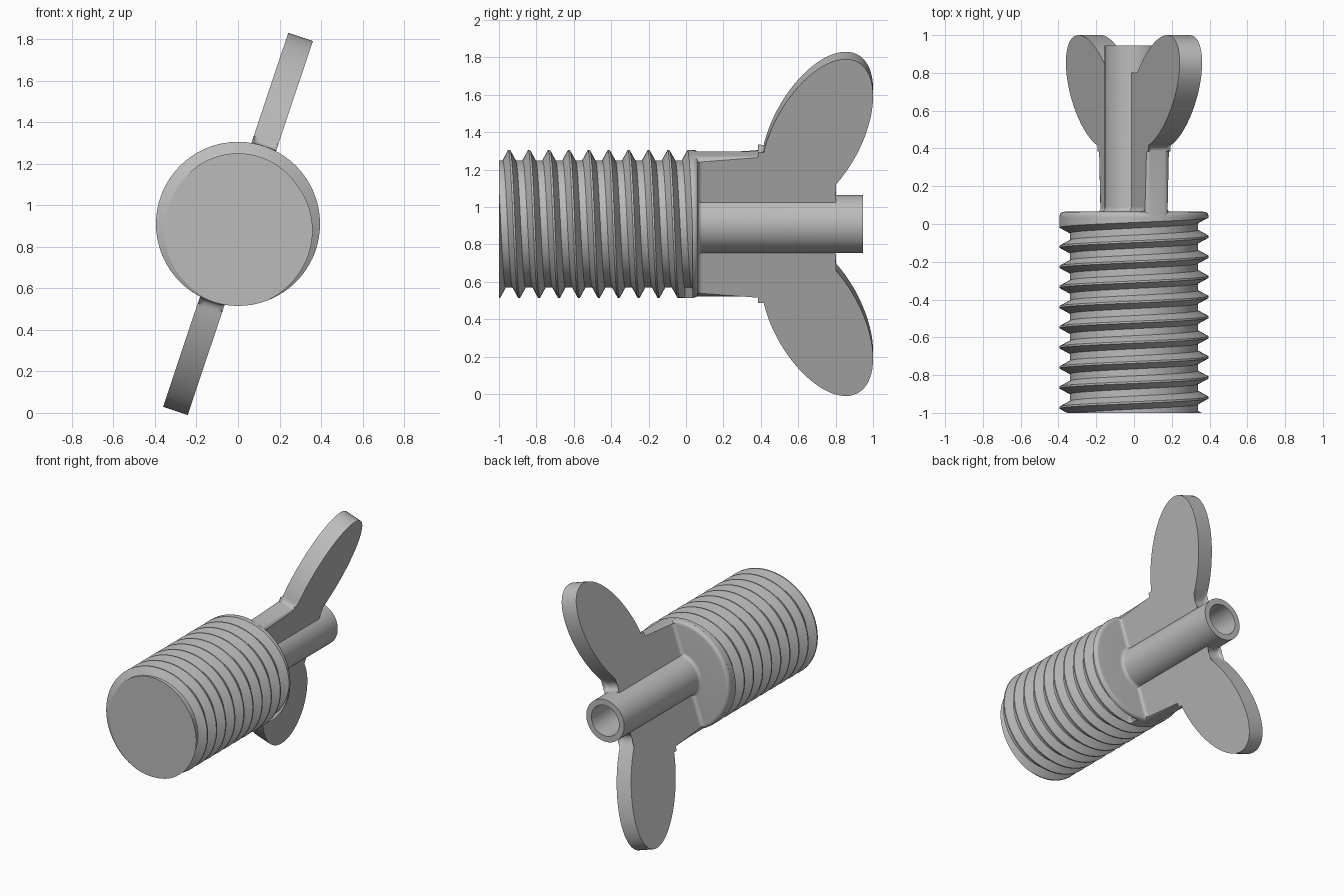
import bpy, bmesh, math
from mathutils import Matrix, Vector

if "Cube" in bpy.data.objects:
    bpy.data.objects.remove(bpy.data.objects["Cube"])

AXIS_Z = 0.91
TILT = math.radians(18.5)
CREST, ROOT, PITCH = 0.395, 0.34, 0.1065
COLLAR_Y, COLLAR_BASE = 0.065, 0.035
HALF_THICK = 0.0625

metal = bpy.data.materials.new("grey metal")
metal.use_nodes = True
grey = (0.5, 0.5, 0.5, 1)
metal.diffuse_color = grey
metal.node_tree.nodes["Principled BSDF"].inputs["Base Color"].default_value = grey


def finish(name, bm, turn=0.0, angle=35):
    """Turn the part about the screw axis, lift it and shade it."""
    bmesh.ops.recalc_face_normals(bm, faces=bm.faces)
    bm.transform(Matrix.Translation((0, 0, AXIS_Z)) @ Matrix.Rotation(turn, 4, 'Y'))
    mesh = bpy.data.meshes.new(name)
    bm.to_mesh(mesh)
    bm.free()
    mesh.materials.append(metal)
    obj = bpy.data.objects.new(name, mesh)
    bpy.context.collection.objects.link(obj)
    bpy.ops.object.select_all(action='DESELECT')
    obj.select_set(True)
    bpy.context.view_layer.objects.active = obj
    bpy.ops.object.shade_smooth_by_angle(angle=math.radians(angle))


def lathe(name, profile, steps=64):
    """Spin (radius, y) points about the y axis."""
    bm = bmesh.new()
    verts = [bm.verts.new((r, y, 0)) for r, y in profile]
    edges = [bm.edges.new(pair) for pair in zip(verts, verts[1:])]
    bmesh.ops.spin(bm, geom=verts + edges, cent=(0, 0, 0), axis=(0, 1, 0),
                   angle=math.tau, steps=steps)
    bmesh.ops.remove_doubles(bm, verts=bm.verts, dist=1e-4)
    finish(name, bm)


def curve(a, corner, b, steps=6):
    """Rounded corner between two points."""
    a, corner, b = Vector(a), Vector(corner), Vector(b)
    ts = [i / steps for i in range(steps + 1)]
    return [a * (1 - t) ** 2 + corner * 2 * t * (1 - t) + b * t * t for t in ts]


def prism(bm, points, place):
    """Closed solid from an outline; place(point, side) gives its 3D position."""
    ends = [[bm.verts.new(place(p, s)) for p in points] for s in (-1, 1)]
    for loop in ends:
        bm.faces.new(loop)
    n = len(points)
    for i in range(n):
        j = (i + 1) % n
        bm.faces.new((ends[0][i], ends[0][j], ends[1][j], ends[1][i]))
    return ends


# Threaded shank: one helical strip, trimmed flat at both ends
bm = bmesh.new()
SEG = 72
offsets = (-0.005, 0.005, 0.035, 0.0715, PITCH - 0.005)
rows = []
for i in range(-11 * SEG, SEG * 3 // 2):
    phi = math.tau * i / SEG
    root = CREST if i >= -SEG // 2 else ROOT
    radii = (CREST, CREST, root, root, CREST)
    rows.append([bm.verts.new((r * math.sin(phi), 0.013 + PITCH * i / SEG + d, r * math.cos(phi)))
                 for r, d in zip(radii, offsets)])
for a, b in zip(rows, rows[1:]):
    for k in range(len(offsets) - 1):
        bm.faces.new((a[k], a[k + 1], b[k + 1], b[k]))
bmesh.ops.remove_doubles(bm, verts=bm.verts, dist=1e-4)
for y, normal in ((-1, -1), (COLLAR_BASE, 1)):
    cut = bmesh.ops.bisect_plane(bm, geom=bm.verts[:] + bm.edges[:] + bm.faces[:],
                                 plane_co=(0, y, 0), plane_no=(0, normal, 0), clear_outer=True)
    rim = [e for e in cut["geom_cut"] if isinstance(e, bmesh.types.BMEdge)]
    bmesh.ops.edgeloop_fill(bm, edges=rim)
finish("threaded_shank", bm, angle=25)

# Collar with a rounded back rim
rim = curve((CREST, COLLAR_Y - 0.028), (CREST, COLLAR_Y), (CREST - 0.028, COLLAR_Y))
lathe("collar", [(CREST, COLLAR_BASE)] + [tuple(p) for p in rim] + [(0, COLLAR_Y)])

# Hollow tube with a flared foot
foot = curve((0.18, COLLAR_Y), (0.155, COLLAR_Y), (0.155, COLLAR_Y + 0.025))
lathe("tube", [tuple(p) for p in foot] + [(0.155, 0.945), (0.113, 0.945), (0.113, 0.07), (0, 0.07)])


# Wing outline in (y, distance from axis): straight neck, then a leaning oval
def oval(deg):
    t, lean = math.radians(deg), math.radians(27)
    a, b = 0.47 * math.cos(t), 0.237 * math.sin(t)
    return (0.70 + a * math.sin(lean) + b * math.cos(lean),
            0.517 + a * math.cos(lean) - b * math.sin(lean))


INNER, NECK, START = 0.13, 0.395, 0.04
outline = [(START, INNER), (START, NECK)]
outline += curve((0.385, NECK), (0.412, NECK), oval(-115))
outline += [oval(d) for d in range(-110, 120, 5)]
outline += curve(oval(120), (0.755, 0.165), (0.80, 0.15))
outline += [(0.80, INNER)]

for side, turn in (("upper", TILT), ("lower", TILT + math.pi)):
    bm = bmesh.new()
    ends = prism(bm, outline, lambda p, s: (s * HALF_THICK, p[0], p[1]))
    # Round the outer rim only; the root stays buried in tube and collar
    soft = [bm.edges.get((loop[i], loop[i + 1])) for loop in ends
            for i in range(1, len(outline) - 2)]
    bmesh.ops.bevel(bm, geom=soft, offset=0.028, segments=4, profile=0.5, affect='EDGES')
    finish(side + "_wing", bm, turn, 40)

    # Hollow fillets where the wing meets the collar
    for face in (-1, 1):
        bm = bmesh.new()
        edge = curve((0.025, 0), (0, 0), (0, 0.025))
        section = [(-0.01, -0.01), (0.025, -0.01)] + edge + [(-0.01, 0.025)]
        prism(bm, section, lambda p, s: (face * (HALF_THICK + p[0]), COLLAR_Y + p[1],
                                         0.25 + 0.115 * s))
        finish(side + "_wing_fillet", bm, turn)
